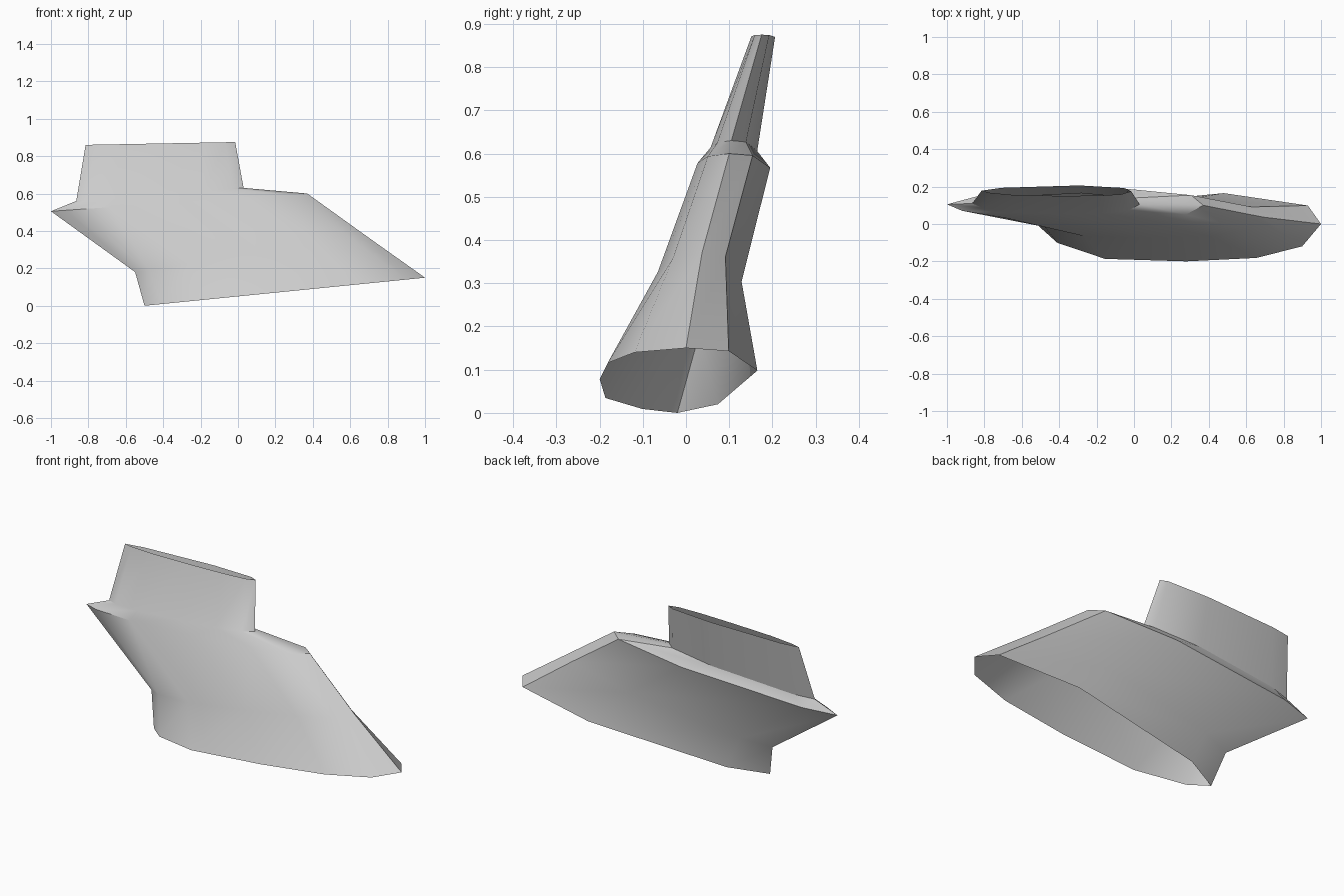
import bpy
import bmesh
import math

default_cube = bpy.data.objects.get("Cube")
if default_cube:
    bpy.data.objects.remove(default_cube, do_unlink=True)


def make_material(name, value):
    material = bpy.data.materials.new(name)
    material.use_nodes = True
    colour = (value, value, value, 1)
    material.diffuse_color = colour
    material.node_tree.nodes["Principled BSDF"].inputs["Base Color"].default_value = colour
    return material


def mix(start, end, fraction):
    return start + (end - start) * fraction


# Shared lens outline: fraction from the left tip to the right tip, relative depth
OUTLINE = [(0, 0), (.067, -.62), (.23, -.93), (.48, -1), (.77, -.9),
           (.94, -.43), (1, 0), (.867, .53), (.347, 1), (.047, .58)]


def section(left_tip, right_tip, front_depth, back_depth):
    """Place the outline between two tips, bulging forward and backward."""
    points = []
    for fraction, depth in OUTLINE:
        x, y, z = (mix(a, b, fraction) for a, b in zip(left_tip, right_tip))
        bulge = front_depth if depth < 0 else back_depth
        points.append((x, y + depth * bulge, z))
    return points


# Sections from the open lower rim to the open upper rim
lower_rim = section((1, 0, .15), (-.5, -.02, 0), .19, .172)
waist = section((.69, .037, .37), (-.55, .03, .18), .108, .094)
shoulder = section((.37, .1, .6), (-1, .105, .505), .08, .093)
collar = section((.03, .105, .63), (-.865, .11, .56), .053, .058)
upper_rim = section((-.015, .175, .875), (-.815, .178, .86), .026, .03)

# Loft the sections into one open shell
shell = bmesh.new()
rings = [[shell.verts.new(point) for point in ring]
         for ring in (lower_rim, waist, shoulder, collar, upper_rim)]
count = len(OUTLINE)
for low, high in zip(rings, rings[1:]):
    for i in range(count):
        j = (i + 1) % count
        shell.faces.new((low[j], low[i], high[i], high[j]))

mesh = bpy.data.meshes.new("flared_sleeve")
shell.to_mesh(mesh)
shell.free()
sleeve = bpy.data.objects.new("flared_sleeve", mesh)
bpy.context.collection.objects.link(sleeve)
mesh.materials.append(make_material("light_grey", .6))

# Smooth sides with crisp tips and shoulder
bpy.ops.object.select_all(action="DESELECT")
sleeve.select_set(True)
bpy.context.view_layer.objects.active = sleeve
bpy.ops.object.shade_smooth_by_angle(angle=math.radians(30))
